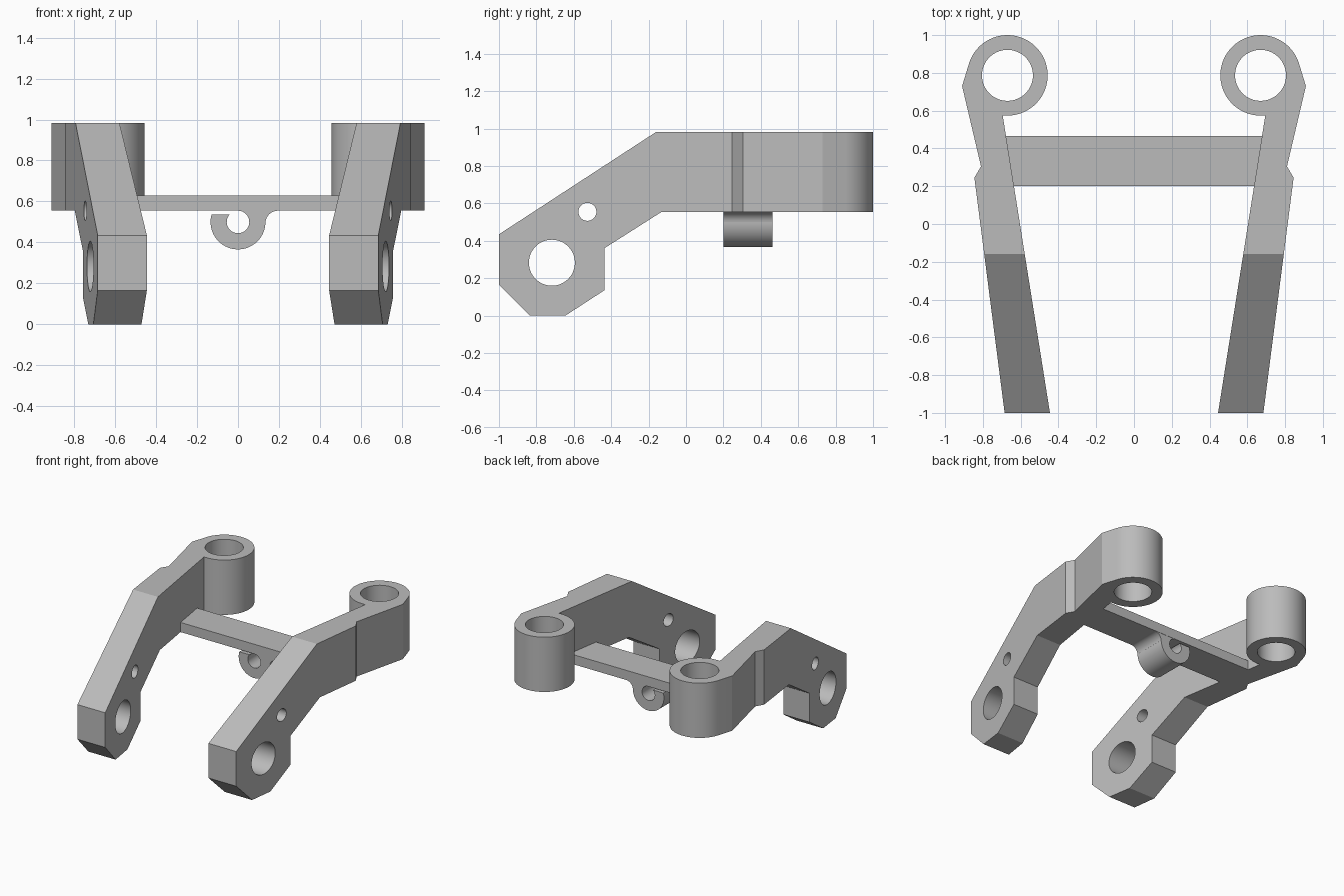
import bpy, bmesh
from math import sin, cos, radians
from mathutils import Vector

cube = bpy.data.objects.get("Cube")
if cube:
    bpy.data.objects.remove(cube, do_unlink=True)

# Single plain grey
grey = bpy.data.materials.new("plain grey")
grey.use_nodes = True
grey.diffuse_color = (0.5, 0.5, 0.5, 1)
grey.node_tree.nodes["Principled BSDF"].inputs["Base Color"].default_value = (0.5, 0.5, 0.5, 1)


def arc(cx, cy, r, start, end, steps):
    angles = [radians(start + (end - start) * i / steps) for i in range(steps + 1)]
    return [(cx + r * cos(a), cy + r * sin(a)) for a in angles]


def prism(name, outline, axis, low, high):
    """Extrude a 2D outline along one axis; the other two axes keep their order."""
    def place(p, t):
        co = list(p)
        co.insert(axis, t)
        return Vector(co)

    bm = bmesh.new()
    face = bm.faces.new([bm.verts.new(place(p, low)) for p in outline])
    new = bmesh.ops.extrude_face_region(bm, geom=[face])["geom"]
    shift = place((0, 0), high - low)
    bmesh.ops.translate(bm, vec=shift, verts=[v for v in new if isinstance(v, bmesh.types.BMVert)])
    bmesh.ops.recalc_face_normals(bm, faces=bm.faces)
    mesh = bpy.data.meshes.new(name)
    bm.to_mesh(mesh)
    bm.free()
    mesh.materials.append(grey)
    obj = bpy.data.objects.new(name, mesh)
    bpy.context.collection.objects.link(obj)
    return obj


def carve(obj, cutter, operation):
    """Apply a boolean and discard the cutter."""
    mod = obj.modifiers.new("carve", "BOOLEAN")
    mod.object, mod.operation, mod.solver = cutter, operation, "EXACT"
    bpy.context.view_layer.update()
    graph = bpy.context.evaluated_depsgraph_get()
    mesh = bpy.data.meshes.new_from_object(obj.evaluated_get(graph))
    obj.modifiers.clear()
    obj.data = mesh
    bpy.data.objects.remove(cutter, do_unlink=True)


def smooth(obj):
    bpy.ops.object.select_all(action="DESELECT")
    obj.select_set(True)
    bpy.context.view_layer.objects.active = obj
    bpy.ops.object.shade_smooth_by_angle(angle=radians(15))


# Arm outlines: seen from above, and seen from the side
barrel = (0.67, 0.787)
plan = [(0.445, -1), (0.685, -1), (0.845, 0.245), (0.81, 0.305), (0.91, 0.73)]
plan += arc(*barrel, 0.213, 18, 270, 44) + [(0.695, 0.574)]
side = [(-1, 0.435), (-0.16, 0.982), (1.1, 0.982), (1.1, 0.555), (-0.13, 0.555),
        (-0.437, 0.36), (-0.437, 0.135), (-0.645, 0), (-0.835, 0), (-1, 0.165)]

# Two mirrored arms with a vertical bore and two cross holes each
for label, s in (("left", 1), ("right", -1)):
    arm = prism(label + "_arm", [(s * x, y) for x, y in plan], 2, -0.1, 1.1)
    carve(arm, prism("side_cutter", side, 0, -1.2, 1.2), "INTERSECT")
    bore = arc(s * barrel[0], barrel[1], 0.135, 0, 354.375, 63)
    carve(arm, prism("bore_cutter", bore, 2, -0.2, 1.3), "DIFFERENCE")
    for y, z, r in ((-0.717, 0.283, 0.123), (-0.527, 0.555, 0.048)):
        hole = arc(y, z, r, 0, 352.5, 47)
        carve(arm, prism("hole_cutter", hole, 0, -1.3, 1.3), "DIFFERENCE")
    smooth(arm)

# Cross bar fitted between the slanted inner faces of the arms
prism("cross_bar", [(-0.636, 0.2), (0.636, 0.2), (0.678, 0.465), (-0.678, 0.465)], 2, 0.555, 0.63)

# Open hook under the bar, blended into it on one side
hook = arc(0, 0.5, 0.134, 164, 360, 40)
hook += arc(0.195, 0.494, 0.061, 174, 90, 12)
hook += arc(0, 0.5, 0.055, 90, -223, 48)
smooth(prism("cable_hook", hook, 1, 0.2, 0.463))
